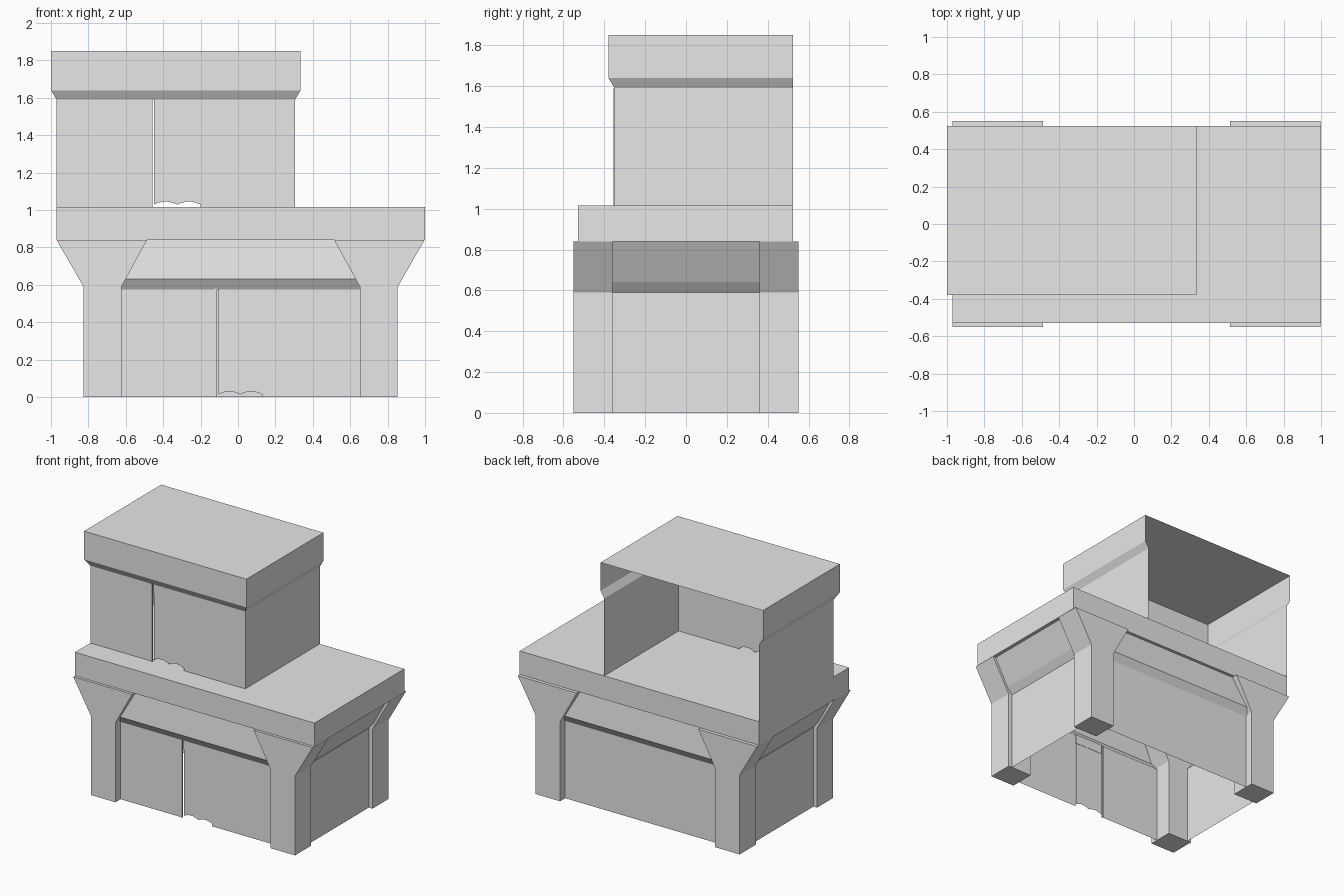
import bpy, bmesh, math

old = bpy.data.objects.get("Cube")
if old:
    bpy.data.objects.remove(old, do_unlink=True)

# Single plain grey for the whole building
grey = bpy.data.materials.new("plain grey")
grey.use_nodes = True
COLOUR = (0.8, 0.8, 0.8, 1)
grey.diffuse_color = COLOUR
grey.node_tree.nodes["Principled BSDF"].inputs["Base Color"].default_value = COLOUR


def finish(name, bm, closed=False):
    if closed:
        bmesh.ops.recalc_face_normals(bm, faces=bm.faces)
    mesh = bpy.data.meshes.new(name)
    bm.to_mesh(mesh)
    bm.free()
    mesh.materials.append(grey)
    obj = bpy.data.objects.new(name, mesh)
    bpy.context.collection.objects.link(obj)
    return obj


def ribbon(name, path, profile):
    """Sweep (offset, z) points, low to high, along (x, y, dx, dy) points."""
    bm = bmesh.new()
    rows = [[bm.verts.new((x + dx * o, y + dy * o, z)) for o, z in profile]
            for x, y, dx, dy in path]
    for a, b in zip(rows, rows[1:]):
        for i in range(len(profile) - 1):
            bm.faces.new((a[i], b[i], b[i + 1], a[i + 1]))
    return finish(name, bm)


def prism(name, outline, y0, y1):
    """Extrude an (x, z) outline from y0 to y1."""
    bm = bmesh.new()
    face = bm.faces.new([bm.verts.new((x, y0, z)) for x, z in outline])
    ext = bmesh.ops.extrude_face_region(bm, geom=[face])["geom"]
    verts = [v for v in ext if isinstance(v, bmesh.types.BMVert)]
    bmesh.ops.translate(bm, verts=verts, vec=(0, y1 - y0, 0))
    return finish(name, bm, closed=True)


def box(name, x0, x1, y0, y1, z0, z1):
    return prism(name, [(x0, z0), (x1, z0), (x1, z1), (x0, z1)], y0, y1)


def doorway(label, x0, x1, y, floor, top, head):
    """Hanging curtain with a wavy hem, thin jamb and lintel in a wall gap."""
    steps = 24
    hem = [(x0 + (x1 - x0) * i / steps,
            floor + 0.014 + 0.016 * abs(math.sin(math.pi * 2 * i / steps)))
           for i in range(steps + 1)]
    bm = bmesh.new()
    cols = [(bm.verts.new((x, y + 0.006, z)), bm.verts.new((x, y + 0.006, top)))
            for x, z in hem]
    for a, b in zip(cols, cols[1:]):
        bm.faces.new((a[0], b[0], b[1], a[1]))
    finish(label + "_door_curtain", bm)
    box(label + "_door_lintel", x0, x1, y, y + 0.008, top, head)
    box(label + "_door_jamb", x0 - 0.02, x0 - 0.008, y - 0.004, y + 0.008, floor, head)


CX = 0.014        # centre line of the lower storey
WALL_X, WALL_Y = 0.81, 0.49
R, L = CX + WALL_X, CX - WALL_X

# Four flared corner pillars
half = [(0.84, 0), (0.84, 0.59), (0.984, 0.84), (0.50, 0.84), (0.637, 0.59), (0.637, 0)]
for sx, side in ((1, "left"), (-1, "right")):
    for sy, end in ((-1, "front"), (1, "back")):
        prism(f"{end}_{side}_pillar", [(CX + sx * x, z) for x, z in half],
              sy * 0.36, sy * 0.55)

# Ground floor walls, open underneath, with a gap for the doorway
ribbon("ground_walls",
       [(0.13, -WALL_Y, 0, 0), (R, -WALL_Y, 0, 0), (R, WALL_Y, 0, 0),
        (L, WALL_Y, 0, 0), (L, -WALL_Y, 0, 0), (-0.125, -WALL_Y, 0, 0)],
       [(0, 0), (0, 0.58)])
doorway("ground", -0.105, 0.13, -WALL_Y, 0, 0.51, 0.58)

# Sloped trims between the pillars
long_trim = [(0, 0.575), (0.035, 0.63), (0.012, 0.84)]
side_trim = [(0, 0.575), (0, 0.59), (0.04, 0.64), (0.15, 0.84)]
for s, end in ((-1, "front"), (1, "back")):
    ribbon(end + "_trim", [(CX + s * 0.7, s * WALL_Y, 0, s),
                           (CX - s * 0.7, s * WALL_Y, 0, s)], long_trim)
for s, side in ((1, "left"), (-1, "right")):
    ribbon(side + "_trim", [(CX + s * WALL_X, -s * 0.4, s, 0),
                            (CX + s * WALL_X, s * 0.4, s, 0)], side_trim)

# Terrace slab
box("terrace_slab", -0.97, 1.0, -0.53, 0.525, 0.84, 1.015)

# Upper room: three walls, open at the back
UL, UR, UF, UB = -0.97, 0.305, -0.35, 0.525
upper = [(0, 1.015), (0, 1.59)]
ribbon("upper_right_walls",
       [(UL, UB, 0, 0), (UL, UF, 0, 0), (-0.47, UF, 0, 0)], upper)
ribbon("upper_left_walls",
       [(-0.2, UF, 0, 0), (UR, UF, 0, 0), (UR, UB, 0, 0)], upper)
doorway("upper", -0.45, -0.2, UF, 1.015, 1.52, 1.59)

# Overhanging roof band and roof sheet
ribbon("roof_band",
       [(UL, UB, -1, 0), (UL, UF, -1, -1), (UR, UF, 1, -1), (UR, UB, 1, 0)],
       [(0, 1.59), (0.03, 1.64), (0.03, 1.85)])
ribbon("roof_sheet", [(UL - 0.03, UF - 0.03, 0, 1), (UR + 0.03, UF - 0.03, 0, 1)],
       [(0, 1.85), (UB - UF + 0.03, 1.85)])
